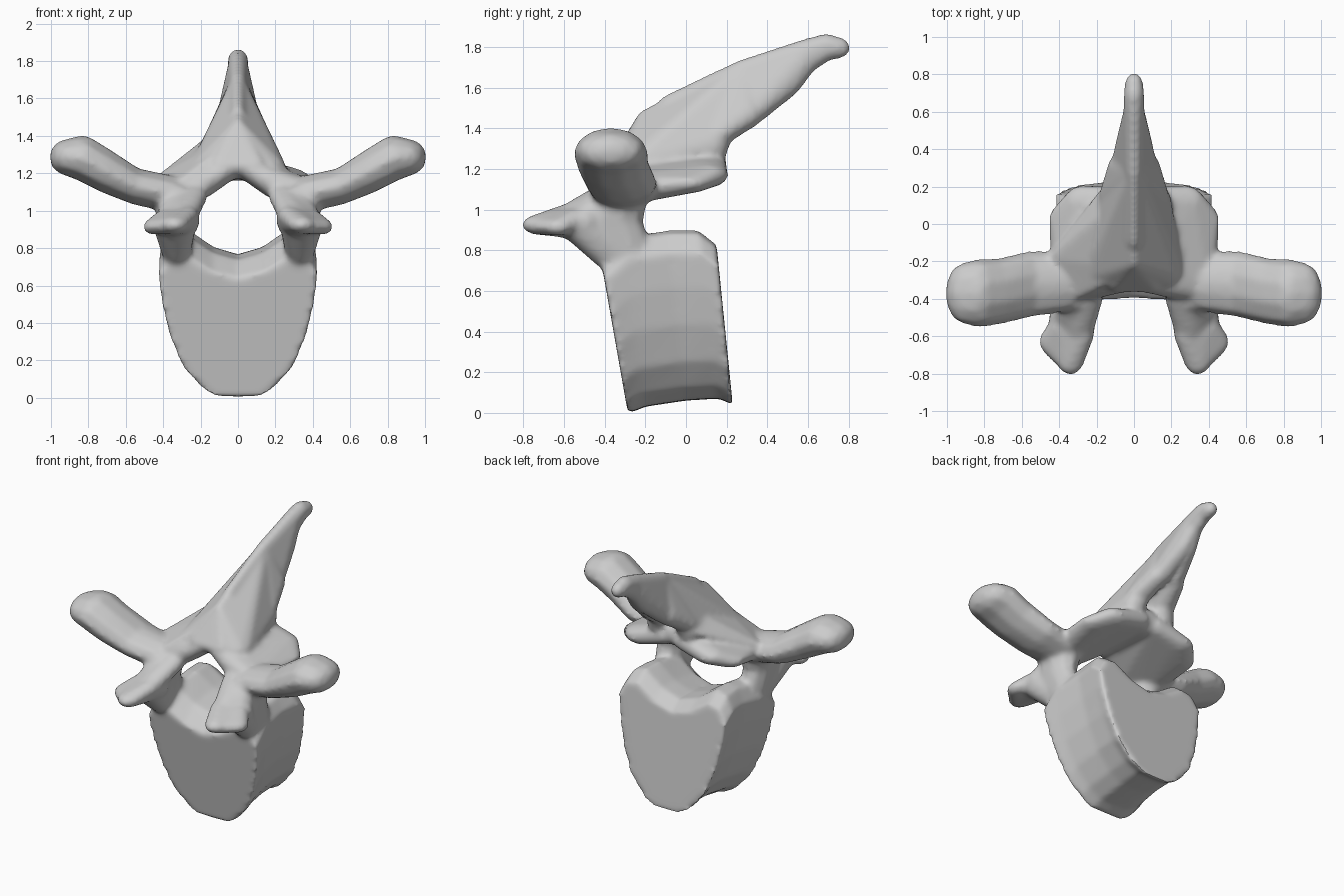
import bpy, bmesh
from mathutils import Vector

cube = bpy.data.objects.get("Cube")
if cube:
    bpy.data.objects.remove(cube)

bm = bmesh.new()


def add(part):
    """Collect a closed part into the shared mesh."""
    bmesh.ops.recalc_face_normals(part, faces=part.faces[:])
    mesh = bpy.data.meshes.new("part")
    part.to_mesh(mesh)
    part.free()
    bm.from_mesh(mesh)
    bpy.data.meshes.remove(mesh)


def hull(*balls, side=1):
    """Convex skin around ellipsoids given as (x, y, z, rx, ry, rz)."""
    part = bmesh.new()
    for x, y, z, rx, ry, rz in balls:
        new = bmesh.ops.create_icosphere(part, subdivisions=2, radius=1)["verts"]
        for v in new:
            v.co = Vector(((x + v.co.x * rx) * side, y + v.co.y * ry, z + v.co.z * rz))
    points = [v.co.copy() for v in part.verts]
    part.clear()
    for p in points:
        part.verts.new(p)
    bmesh.ops.convex_hull(part, input=part.verts[:])
    bmesh.ops.delete(part, geom=[v for v in part.verts if not v.link_faces], context="VERTS")
    add(part)


def chain(*balls, side=1):
    for a, b in zip(balls, balls[1:]):
        hull(a, b, side=side)


# Body: heart-shaped outline lofted front to back
half = [(0, 0), (.11, .005), (.21, .07), (.31, .2), (.38, .39), (.42, .58),
        (.44, .76), (.38, .86), (.29, .88), (.14, .78), (0, .74)]
outline = half + [(-x, z) for x, z in half[-2:0:-1]]
# y at bottom, y at top, width scale, bottom z, top z
sections = [(-.285, -.42, .97, -.005, .76), (-.2, -.3, .96, .03, .87), (0, -.08, .92, .06, .9),
            (.16, .06, .95, .07, .9), (.23, .15, .95, .04, .83)]
body = bmesh.new()
rings = []
for y0, y1, w, z0, z1 in sections:
    rings.append([body.verts.new((x * w, y0 + (y1 - y0) * z / .88, z0 + (z1 - z0) * z / .88))
                  for x, z in outline])
n = len(outline)
for a, b in zip(rings, rings[1:]):
    for i in range(n):
        j = (i + 1) % n
        body.faces.new((a[i], a[j], b[j], b[i]))
for ring in (rings[0], rings[-1]):
    body.faces.new(ring)
bmesh.ops.triangulate(body, faces=[f for f in body.faces if len(f.verts) > 4])
add(body)

for s in (1, -1):
    # Pedicle joining body and arch
    chain((.33, -.27, .72, .08, .13, .1), (.335, -.36, .94, .1, .15, .08),
          (.33, -.33, 1.08, .12, .15, .08), side=s)
    # Forward articular process, flaring up into the arch
    hull((.33, -.37, .78, .08, .1, .08), (.34, -.53, .92, .12, .1, .08),
         (.31, -.42, 1.03, .1, .1, .08), side=s)
    hull((.33, -.5, .94, .13, .1, .09), (.34, -.73, .925, .075, .08, .05),
         (.27, -.58, .97, .06, .08, .06), side=s)
    hull((.24, -.38, 1.08, .08, .08, .06), (.29, -.55, .98, .08, .08, .06),
         (.37, -.36, 1.05, .08, .08, .06), side=s)
    hull((.38, -.55, .95, .08, .07, .06), (.45, -.63, .915, .06, .07, .045),
         (.36, -.72, .92, .06, .07, .045), side=s)
    # Transverse process with a swollen tip
    chain((.36, -.31, 1.09, .1, .16, .1), (.55, -.32, 1.13, .08, .18, .1),
          (.72, -.36, 1.22, .08, .18, .125), (.83, -.37, 1.28, .11, .185, .125),
          (.91, -.37, 1.285, .1, .165, .1), side=s)
    # Lamina and rear articular process
    hull((.34, -.3, 1.1, .1, .12, .08), (.06, -.27, 1.22, .07, .1, .06),
         (.2, -.3, 1.13, .07, .1, .07), (.36, .02, 1.13, .1, .1, .05),
         (.27, .12, 1.17, .11, .09, .06), (.06, .12, 1.23, .06, .08, .07), side=s)
    # Spinous process: thin ridge above, wide root below
    hull((0, -.19, 1.43, .04, .06, .07), (0, .28, 1.68, .04, .06, .05),
         (.12, .13, 1.31, .08, .08, .09), (.15, -.23, 1.23, .11, .11, .07), side=s)
    hull((.11, .15, 1.36, .08, .06, .06), (.07, .31, 1.47, .07, .07, .07),
         (0, -.08, 1.51, .04, .06, .06), (0, .28, 1.69, .04, .06, .05), side=s)
    hull((0, .28, 1.69, .045, .06, .05), (.05, .34, 1.49, .07, .06, .07),
         (.02, .5, 1.63, .06, .07, .08), (0, .6, 1.77, .055, .08, .075), side=s)
chain((0, .58, 1.75, .06, .08, .09), (0, .69, 1.8, .057, .07, .068),
      (0, .75, 1.795, .05, .06, .055))

# Crown of the arch under the ridge
hull((-.1, -.25, 1.24, .07, .12, .07), (.1, -.25, 1.24, .07, .12, .07),
     (0, -.19, 1.43, .04, .06, .06), (0, .1, 1.25, .15, .09, .09))

# Flat web on the right flank of the spinous process
r = .025
hull(*[(x, y, z, r, r, r) for x, y, z in (
    (0, -.23, 1.39), (-.1, .1, 1.42), (-.3, -.38, 1.15), (-.43, -.18, 1.16), (-.17, .16, 1.32))])

mesh = bpy.data.meshes.new("vertebra")
bm.to_mesh(mesh)
bm.free()
vertebra = bpy.data.objects.new("vertebra", mesh)
bpy.context.collection.objects.link(vertebra)
bpy.context.view_layer.objects.active = vertebra
vertebra.select_set(True)

# Fuse the parts into one soft skin
fuse = vertebra.modifiers.new("fuse", "REMESH")
fuse.mode = "VOXEL"
fuse.voxel_size = .016
soften = vertebra.modifiers.new("soften", "SMOOTH")
soften.factor = .5
soften.iterations = 8
for name in ("fuse", "soften"):
    bpy.ops.object.modifier_apply(modifier=name)
bpy.ops.object.shade_smooth_by_angle(angle=.8)
